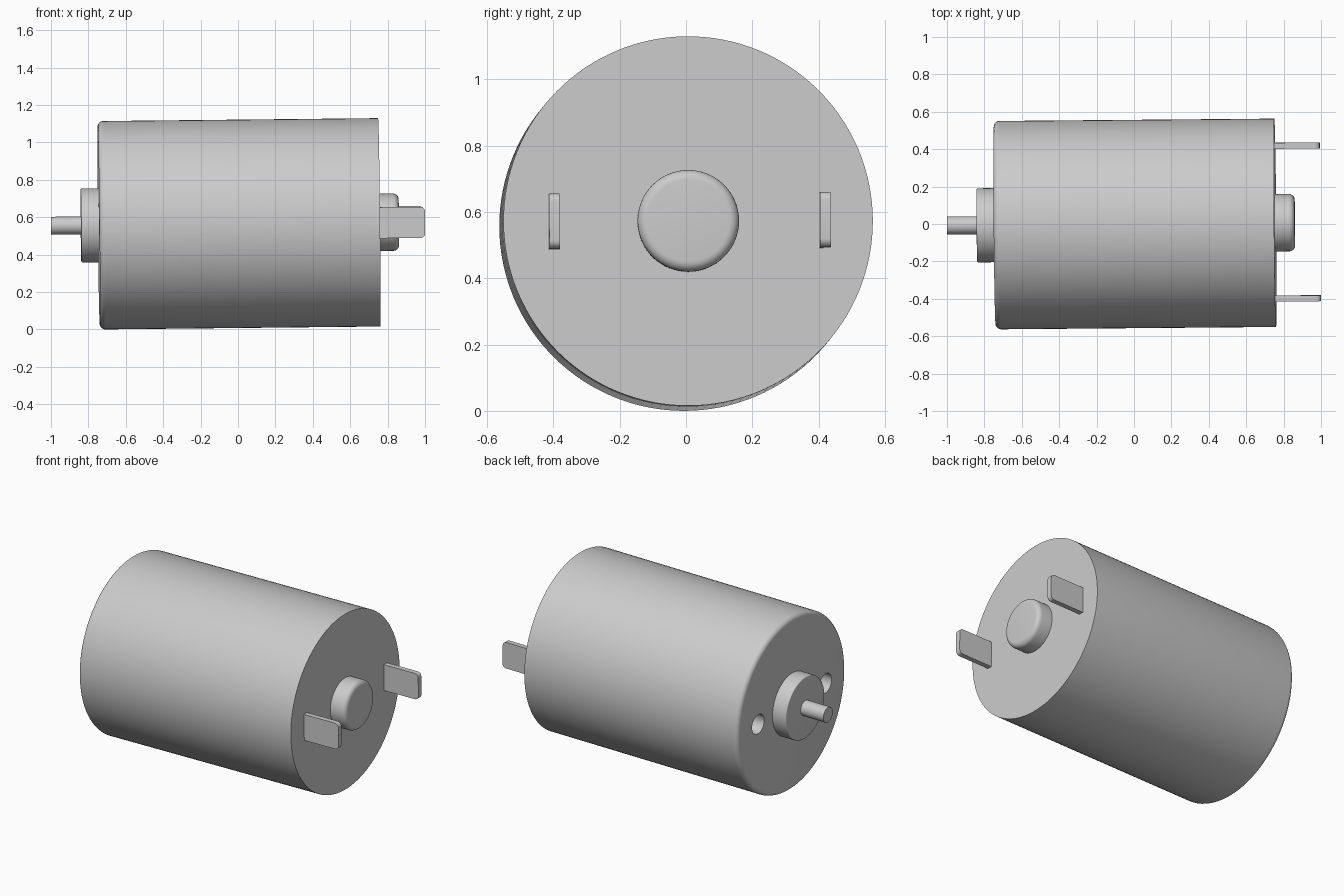
import bpy, bmesh
from math import sin, cos, pi, radians
from mathutils import Matrix

if "Cube" in bpy.data.objects:
    bpy.data.objects.remove(bpy.data.objects["Cube"])

# Slight tilt of the whole motor, with its axis through (0, 0, 0.565)
TILT = (Matrix.Translation((0, 0, 0.565)) @ Matrix.Rotation(0.0085, 4, 'Z')
        @ Matrix.Rotation(-0.0105, 4, 'Y') @ Matrix.Rotation(0.006, 4, 'X'))


def finish(name, bm):
    bmesh.ops.recalc_face_normals(bm, faces=bm.faces)
    bm.transform(TILT)
    mesh = bpy.data.meshes.new(name)
    bm.to_mesh(mesh)
    bm.free()
    obj = bpy.data.objects.new(name, mesh)
    bpy.context.collection.objects.link(obj)
    return obj


def smooth(obj):
    bpy.ops.object.select_all(action='DESELECT')
    obj.select_set(True)
    bpy.context.view_layer.objects.active = obj
    bpy.ops.object.shade_smooth_by_angle(angle=radians(35))


def lathe(name, profile, sides=96, y=0):
    """Revolve (x, radius) points around the x axis and cap both ends."""
    bm = bmesh.new()
    rings = [[bm.verts.new((x, y + r * cos(2 * pi * i / sides), r * sin(2 * pi * i / sides)))
              for i in range(sides)] for x, r in profile]
    for a, b in zip(rings, rings[1:]):
        for i in range(sides):
            j = (i + 1) % sides
            bm.faces.new((a[i], a[j], b[j], b[i]))
    bm.faces.new(rings[0])
    bm.faces.new(rings[-1])
    return finish(name, bm)


def fillet(x, r, size, direction, steps=6):
    """Rounded rim running from the end face at x outwards to radius r."""
    return [(x + direction * size * (1 - sin(t)), r - size * (1 - cos(t)))
            for t in (pi / 2 * (1 - k / steps) for k in range(steps + 1))]


# Main can with rounded shaft-end rim and sharp terminal-end rim
can = lathe("motor_can", fillet(-0.745, 0.557, 0.03, 1) + [(0.755, 0.557)], 128)

# Two mounting holes beside the shaft
for side in (-1, 1):
    cutter = lathe("mounting_hole_cutter", [(-0.85, 0.062), (-0.62, 0.062)], 40, side * 0.345)
    cutter.hide_render = True
    cutter.hide_set(True)
    hole = can.modifiers.new("mounting_hole", 'BOOLEAN')
    hole.operation = 'DIFFERENCE'
    hole.solver = 'EXACT'
    hole.object = cutter
smooth(can)

# Front bearing boss, shaft and rounded rear bearing cap
smooth(lathe("front_bearing", fillet(-0.84, 0.198, 0.006, 1, 3) + [(-0.74, 0.198)]))
smooth(lathe("shaft", [(-1.0, 0.048), (-0.83, 0.048)], 48))
smooth(lathe("rear_bearing_cap", [(0.75, 0.153)] + fillet(0.86, 0.153, 0.03, -1)[::-1]))

# Flat terminals with rounded outer corners
for name, y in (("terminal_left", -0.405), ("terminal_right", 0.412)):
    outline = [(0.75, -0.083)]
    for z, start in ((-0.058, -pi / 2), (0.058, 0)):
        outline += [(0.972 + 0.025 * cos(start + pi / 2 * k / 6),
                     z + 0.025 * sin(start + pi / 2 * k / 6)) for k in range(7)]
    outline.append((0.75, 0.083))
    bm = bmesh.new()
    face = bm.faces.new([bm.verts.new((x, y - 0.016, z)) for x, z in outline])
    ext = bmesh.ops.extrude_face_region(bm, geom=[face])
    bmesh.ops.translate(bm, vec=(0, 0.032, 0),
                        verts=[g for g in ext["geom"] if isinstance(g, bmesh.types.BMVert)])
    smooth(finish(name, bm))
